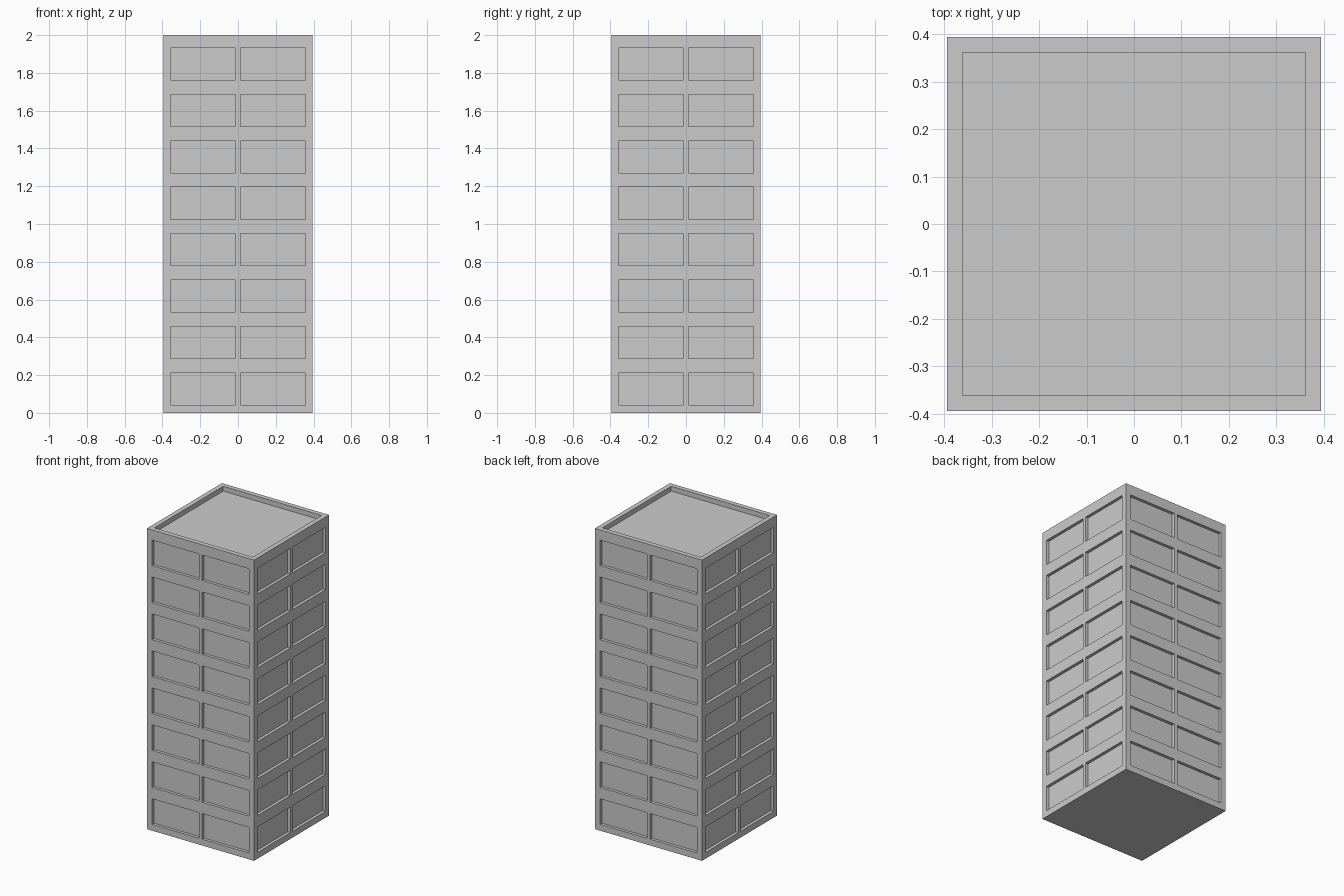
import bpy, bmesh
from mathutils import Vector

if "Cube" in bpy.data.objects:
    bpy.data.objects.remove(bpy.data.objects["Cube"])

HALF, HEIGHT = 0.394, 2.0
FLOORS, PITCH = 8, 0.2457
WIN_Z0, WIN_Z1 = 0.042, 0.212
WIN_IN, WIN_OUT = 0.012, 0.357
RECESS, PARAPET, ROOF_DROP = 0.02, 0.045, 0.032

# Tower block
bm = bmesh.new()
bmesh.ops.create_cube(bm, size=1)
for v in bm.verts:
    v.co = Vector((v.co.x * 2 * HALF, v.co.y * 2 * HALF, (v.co.z + 0.5) * HEIGHT))
bm.normal_update()

# Sunken roof behind a parapet
roof = [f for f in bm.faces if f.normal.z > 0.9]
bmesh.ops.inset_individual(bm, faces=roof, thickness=PARAPET)
inner = bmesh.ops.extrude_discrete_faces(bm, faces=roof)["faces"]
for f in inner:
    bmesh.ops.translate(bm, verts=f.verts, vec=(0, 0, -ROOF_DROP))


def cut(co, axis):
    bmesh.ops.bisect_plane(bm, geom=bm.verts[:] + bm.edges[:] + bm.faces[:],
                           plane_co=co, plane_no=axis)


# Score the window grid into the walls
for p in (-WIN_OUT, -WIN_IN, WIN_IN, WIN_OUT):
    cut((p, 0, 0), (1, 0, 0))
    cut((0, p, 0), (0, 1, 0))
for i in range(FLOORS):
    for z in (WIN_Z0, WIN_Z1):
        cut((0, 0, z + i * PITCH), (0, 0, 1))
bm.normal_update()


def is_window(f):
    c = f.calc_center_median()
    if abs(f.normal.z) > 0.1 or max(abs(c.x), abs(c.y)) < HALF - 1e-3:
        return False
    u = min(abs(c.x), abs(c.y))
    return WIN_IN < u < WIN_OUT and any(
        WIN_Z0 < c.z - i * PITCH < WIN_Z1 for i in range(FLOORS))


# Push the windows in
panes = bmesh.ops.extrude_discrete_faces(bm, faces=[f for f in bm.faces if is_window(f)])["faces"]
bm.normal_update()
for f in panes:
    bmesh.ops.translate(bm, verts=f.verts, vec=-f.normal * RECESS)
bmesh.ops.recalc_face_normals(bm, faces=bm.faces[:])

mesh = bpy.data.meshes.new("tower_block")
bm.to_mesh(mesh)
bm.free()
bpy.context.collection.objects.link(bpy.data.objects.new("tower_block", mesh))
